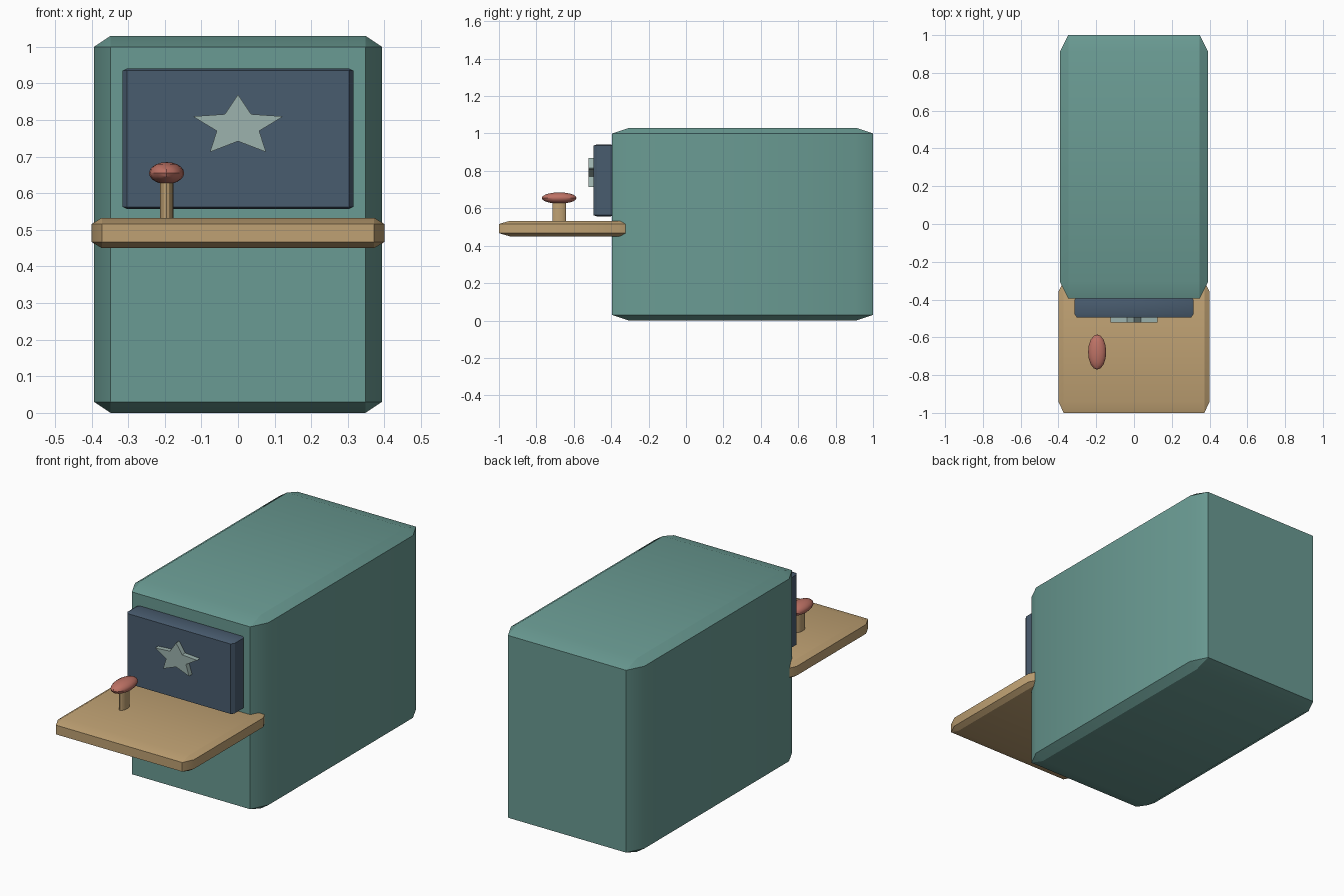
import bpy, bmesh, math

if "Cube" in bpy.data.objects:
    bpy.data.objects.remove(bpy.data.objects["Cube"])


def material(name, rgb):
    m = bpy.data.materials.new(name)
    lin = [((c / 255 + 0.055) / 1.055) ** 2.4 for c in rgb]
    m.diffuse_color = (*lin, 1)
    m.use_nodes = True
    m.node_tree.nodes["Principled BSDF"].inputs["Base Color"].default_value = m.diffuse_color
    return m


TEAL = material("cabinet teal", (106, 155, 147))
NAVY = material("screen navy", (73, 92, 111))
TAN = material("wood tan", (191, 161, 115))
RED = material("knob red", (190, 114, 101))
PALE = material("star pale green", (156, 178, 173))


def finish(name, bm, mat, smooth=True):
    bmesh.ops.recalc_face_normals(bm, faces=bm.faces)
    me = bpy.data.meshes.new(name)
    bm.to_mesh(me)
    bm.free()
    me.materials.append(mat)
    ob = bpy.data.objects.new(name, me)
    bpy.context.collection.objects.link(ob)
    if smooth:
        bpy.ops.object.select_all(action='DESELECT')
        ob.select_set(True)
        bpy.context.view_layer.objects.active = ob
        bpy.ops.object.shade_smooth_by_angle(angle=math.radians(30))
    return ob


def chamfer_box(name, lo, hi, inset, mat):
    """Box with one-step chamfers whose inset differs on each axis."""
    bm = bmesh.new()
    bmesh.ops.create_cube(bm, size=2)
    bmesh.ops.bevel(bm, geom=bm.edges[:], offset=0.2, segments=1,
                    affect='EDGES', profile=0.5)
    for v in bm.verts:
        for i in range(3):
            half = (hi[i] - lo[i]) / 2
            r = half if abs(v.co[i]) > 0.95 else half - inset[i]
            v.co[i] = (lo[i] + hi[i]) / 2 + math.copysign(r, v.co[i])
    return finish(name, bm, mat)


# Cabinet, control shelf and screen
chamfer_box("cabinet", (-0.393, -0.395, 0), (0.393, 1.0, 1.03),
            (0.045, 0.09, 0.03), TEAL)
chamfer_box("control_shelf", (-0.4, -1.0, 0.45), (0.4, -0.3, 0.533),
            (0.028, 0.058, 0.017), TAN)
chamfer_box("screen", (-0.315, -0.495, 0.557), (0.315, -0.385, 0.941),
            (0.012, 0.018, 0.006), NAVY)

# Star raised from the screen
bm = bmesh.new()
points = []
for i in range(10):
    a = math.pi / 2 + i * math.pi / 5
    k = 1 if i % 2 == 0 else 0.47
    points.append(bm.verts.new((0.13 * k * math.cos(a), -0.521,
                                0.783 + 0.087 * k * math.sin(a))))
face = bm.faces.new(points)
ext = bmesh.ops.extrude_face_region(bm, geom=[face])
for v in ext["geom"]:
    if isinstance(v, bmesh.types.BMVert):
        v.co.y = -0.49
finish("star", bm, PALE, smooth=False)

# Joystick shaft, oval in section
X, Y = -0.195, -0.678
bm = bmesh.new()
bmesh.ops.create_cone(bm, cap_ends=True, segments=16, radius1=1, radius2=1, depth=1)
for v in bm.verts:
    v.co = (X + 0.0185 * v.co.x, Y + 0.037 * v.co.y, 0.58 + 0.12 * v.co.z)
finish("joystick_shaft", bm, TAN)

# Flattened joystick knob
bm = bmesh.new()
bmesh.ops.create_uvsphere(bm, u_segments=16, v_segments=10, radius=1)
for v in bm.verts:
    v.co = (X + 0.048 * v.co.x, Y + 0.093 * v.co.y, 0.655 + 0.03 * v.co.z)
finish("joystick_knob", bm, RED)
